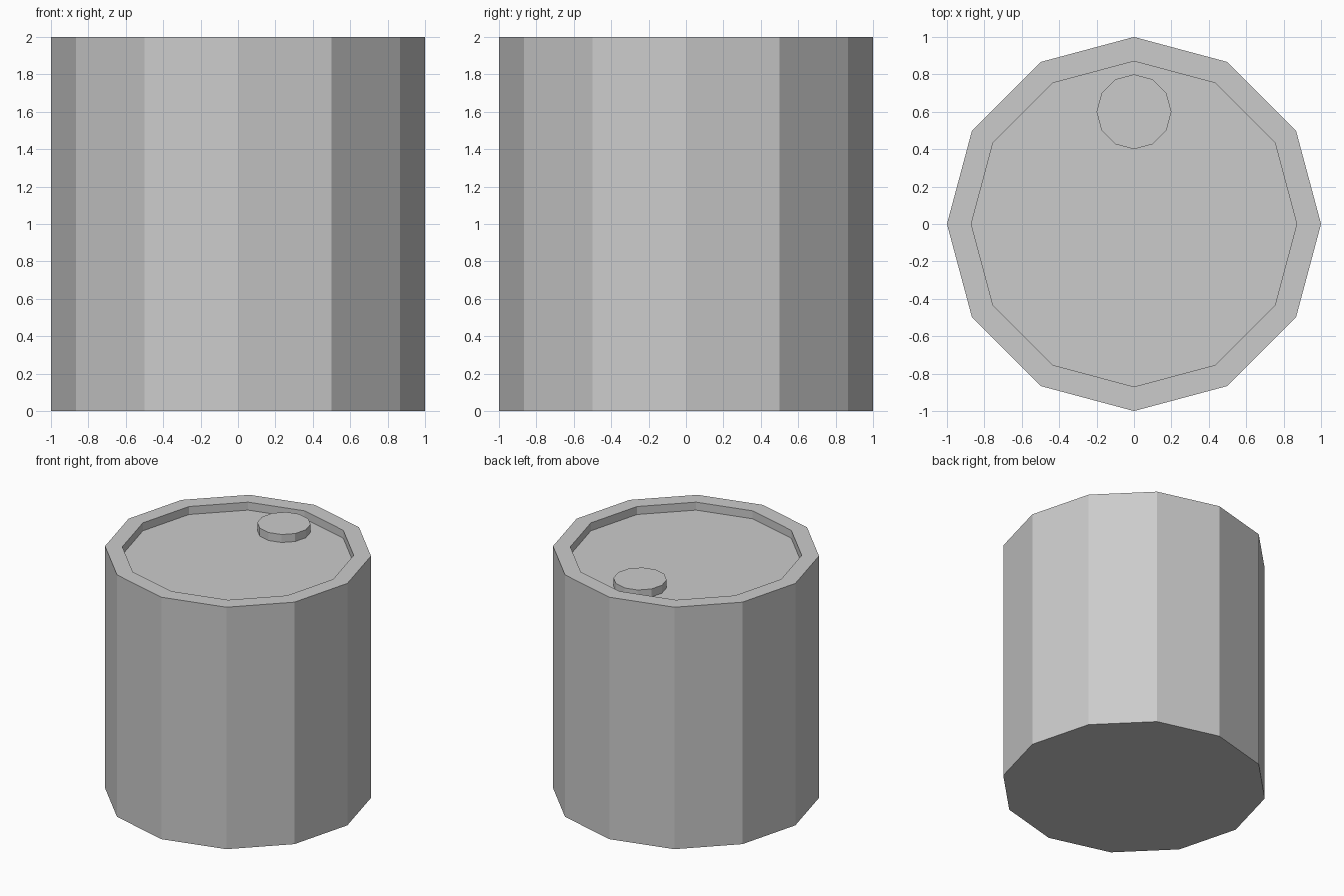
import bpy, bmesh
from mathutils import Vector

if "Cube" in bpy.data.objects:
    bpy.data.objects.remove(bpy.data.objects["Cube"])

SIDES = 12
RECESS = 0.066


def cylinder(name, radius, z0, z1, x=0.0, y=0.0):
    bpy.ops.mesh.primitive_cylinder_add(
        vertices=SIDES, radius=radius, depth=z1 - z0,
        location=(x, y, (z0 + z1) / 2))
    obj = bpy.context.object
    obj.name = name
    return obj


# Drum body, with the lid recessed inside a narrow raised rim
drum = cylinder("drum_body", 1.0, 0.0, 2.0)
bm = bmesh.new()
bm.from_mesh(drum.data)
top = max(bm.faces, key=lambda f: f.calc_center_median().z)
top = bmesh.ops.extrude_discrete_faces(bm, faces=[top])["faces"][0]
bmesh.ops.scale(bm, vec=(0.87, 0.87, 1.0), verts=top.verts[:])
top = bmesh.ops.extrude_discrete_faces(bm, faces=[top])["faces"][0]
bmesh.ops.translate(bm, vec=Vector((0, 0, -RECESS)), verts=top.verts[:])
bmesh.ops.recalc_face_normals(bm, faces=bm.faces[:])
bm.to_mesh(drum.data)
bm.free()

# Filler cap standing on the lid, level with the rim
cylinder("filler_cap", 0.2, 2.0 - RECESS, 2.0, 0.0, 0.6)
